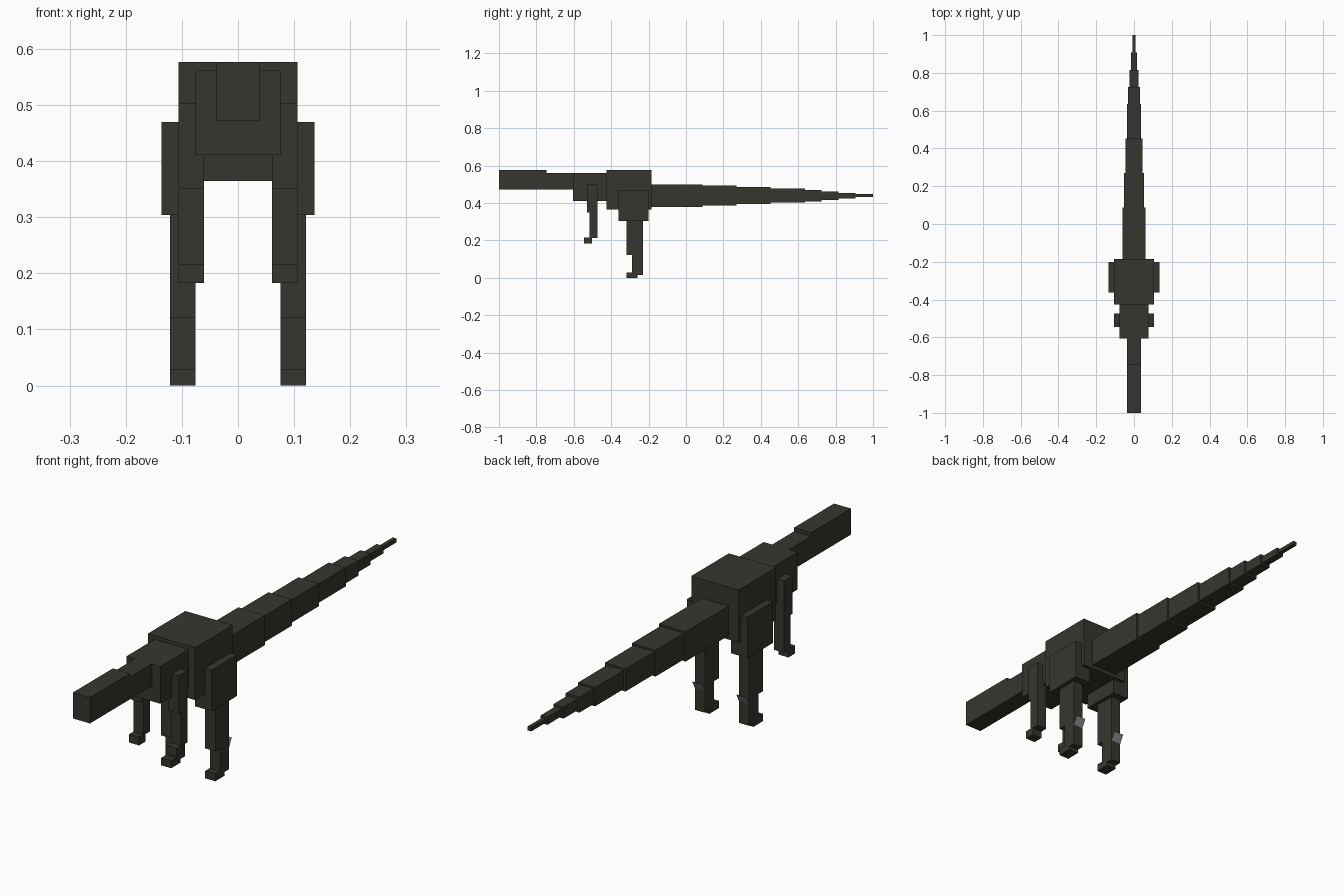
import bpy


def material(name, rgb):
    m = bpy.data.materials.new(name)
    m.diffuse_color = (*rgb, 1.0)
    return m


HIDE = material("dark_olive_hide", (0.039, 0.036, 0.027))
CLAW = material("claw_grey", (0.24, 0.24, 0.24))


def mesh_object(name, verts, faces, mat):
    mesh = bpy.data.meshes.new(name)
    mesh.from_pydata(verts, [], faces)
    mesh.materials.append(mat)
    obj = bpy.data.objects.new(name, mesh)
    bpy.context.collection.objects.link(obj)
    return obj


def box(name, xs, ys, zs, mat=HIDE):
    """Flat-sided box between the given x, y and z limits."""
    verts = [(x, y, z) for z in zs for y in ys for x in xs]
    faces = [(0, 2, 3, 1), (4, 5, 7, 6), (0, 1, 5, 4),
             (1, 3, 7, 5), (3, 2, 6, 7), (2, 0, 4, 6)]
    return mesh_object(name, verts, faces, mat)


# Trunk, neck and head
box("hips", (-0.106, 0.106), (-0.425, -0.185), (0.365, 0.577))
box("chest", (-0.076, 0.076), (-0.605, -0.425), (0.411, 0.562))
box("neck", (-0.038, 0.038), (-0.745, -0.605), (0.472, 0.562))
box("head", (-0.038, 0.038), (-1.0, -0.745), (0.472, 0.577))

# Tail: square segments shrinking toward the tip
ends = [-0.185, 0.088, 0.27, 0.452, 0.635, 0.725, 0.815, 0.907, 1.0]
halves = [0.06, 0.053, 0.046, 0.038, 0.031, 0.023, 0.015, 0.008]
for i, h in enumerate(halves):
    box(f"tail_segment_{i + 1}", (-h, h), (ends[i], ends[i + 1]),
        (0.44 - h, 0.44 + h))

# Limbs: part, x limits, y limits, z limits for one side
LIMBS = [
    ("thigh", (0.061, 0.136), (-0.362, -0.20), (0.304, 0.47)),
    ("shin", (0.076, 0.121), (-0.318, -0.23), (0.121, 0.304)),
    ("ankle", (0.076, 0.121), (-0.289, -0.23), (0.015, 0.121)),
    ("foot", (0.076, 0.121), (-0.318, -0.258), (0.0, 0.03)),
    ("upper_arm", (0.061, 0.106), (-0.53, -0.474), (0.35, 0.503)),
    ("forearm", (0.061, 0.106), (-0.516, -0.474), (0.213, 0.35)),
    ("hand", (0.061, 0.106), (-0.545, -0.503), (0.183, 0.216)),
]
for side, s in (("left", -1), ("right", 1)):
    for part, xs, ys, zs in LIMBS:
        box(f"{side}_{part}", sorted(s * x for x in xs), ys, zs)
    # Thin slanted spur behind the ankle
    a, b = sorted((s * 0.076, s * 0.121))
    mesh_object(f"{side}_spur",
                [(a, -0.232, 0.099), (a, -0.212, 0.137),
                 (b, -0.212, 0.137), (b, -0.232, 0.099)],
                [(0, 1, 2, 3)], CLAW)
